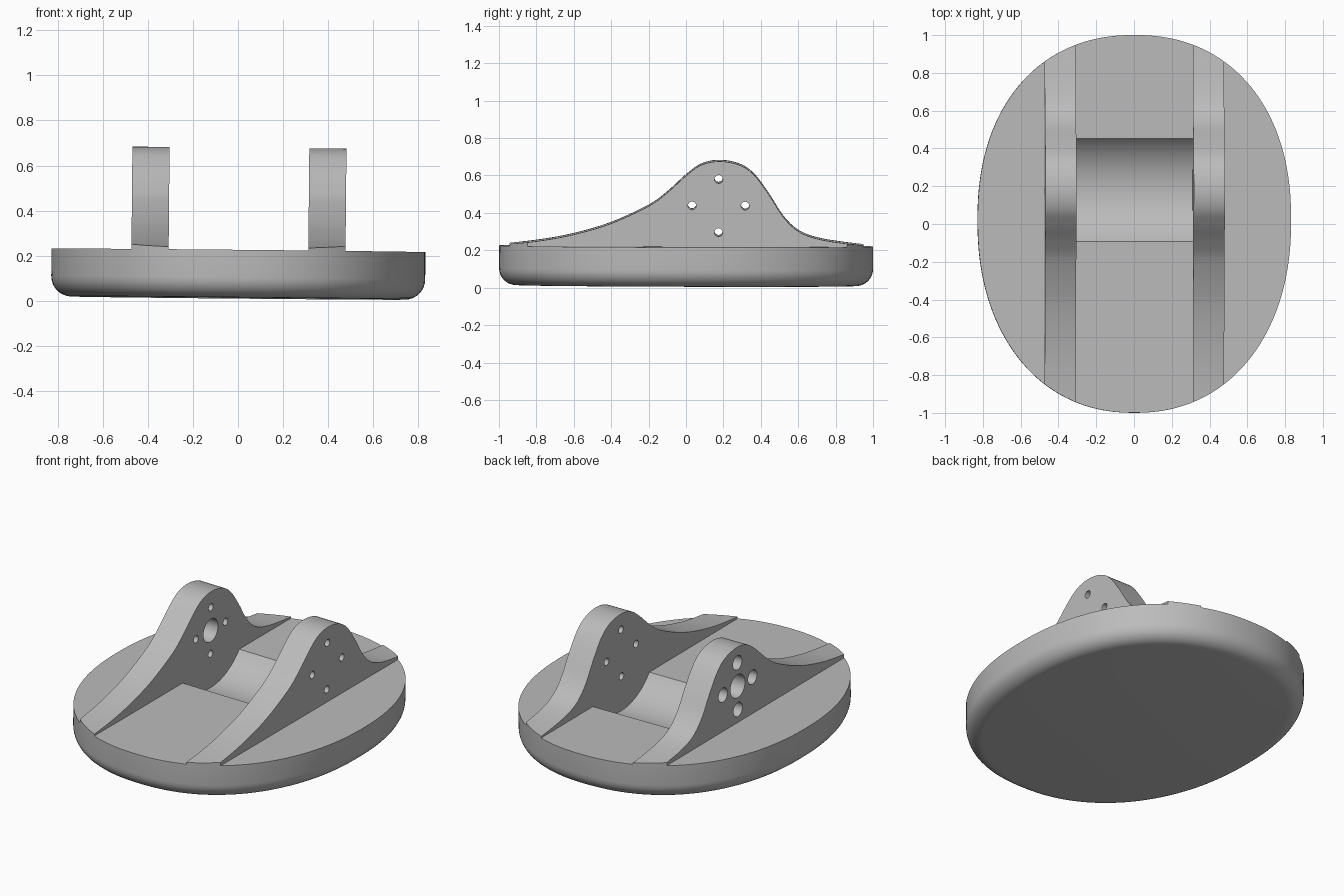
import bpy, bmesh, math
from mathutils import Matrix, Vector

cube = bpy.data.objects.get("Cube")
if cube:
    bpy.data.objects.remove(cube, do_unlink=True)

grey = bpy.data.materials.new("plain grey")
grey.use_nodes = True
COLOR = (0.5, 0.5, 0.5, 1)
grey.diffuse_color = COLOR
grey.node_tree.nodes["Principled BSDF"].inputs["Base Color"].default_value = COLOR

BOTTOM, TOP = 0.012, 0.223
INNER, OUTER = 0.31, 0.475
HUB_Y, HUB_Z = 0.173, 0.443
TILT = Matrix.Rotation(0.0095, 4, "Y") @ Matrix.Rotation(-0.003, 4, "X")


def make_object(name, bm):
    bmesh.ops.recalc_face_normals(bm, faces=bm.faces)
    mesh = bpy.data.meshes.new(name)
    bm.to_mesh(mesh)
    bm.free()
    mesh.materials.append(grey)
    obj = bpy.data.objects.new(name, mesh)
    bpy.context.collection.objects.link(obj)
    return obj


def loft(name, rings):
    """Closed solid through a list of equal-length rings of points."""
    bm = bmesh.new()
    loops = [[bm.verts.new(p) for p in ring] for ring in rings]
    for a, b in zip(loops, loops[1:]):
        for i in range(len(a)):
            j = (i + 1) % len(a)
            bm.faces.new((a[i], a[j], b[j], b[i]))
    bm.faces.new(loops[0])
    bm.faces.new(loops[-1])
    return make_object(name, bm)


def oval(inset, z, count=144):
    """Rounded oval outline, moved inwards along its normals."""
    pts = []
    power = 2 / 2.2
    for k in range(count):
        t = math.tau * (k + 0.5) / count
        c, s = math.cos(t), math.sin(t)
        x = 0.83 * math.copysign(abs(c) ** power, c)
        y = math.copysign(abs(s) ** power, s)
        n = Vector((math.copysign(abs(c) ** (2 - power), c) / 0.83,
                    math.copysign(abs(s) ** (2 - power), s))).normalized()
        # widest line sits slightly behind the centre
        pts.append((x - n.x * inset, y - n.y * inset + 0.02 * (1 - y * y), z))
    return pts


def rod(x0, x1, y, z, radius, sides=40):
    """Cylinder lying along x."""
    def ring(x):
        return [(x, y + radius * math.cos(math.tau * k / sides),
                 z + radius * math.sin(math.tau * k / sides)) for k in range(sides)]
    return loft("cutter", [ring(x0), ring(x1)])


def boolean(obj, cutter, operation="DIFFERENCE"):
    mod = obj.modifiers.new("cut", "BOOLEAN")
    mod.operation = operation
    mod.solver = "EXACT"
    mod.object = cutter
    cutter.hide_render = True
    bpy.context.view_layer.objects.active = obj
    bpy.ops.object.modifier_apply(modifier=mod.name)
    bpy.data.objects.remove(cutter, do_unlink=True)


def smooth_curve(points, steps=6):
    """Catmull-Rom curve through the points."""
    p = [Vector(q) for q in points]
    p = [2 * p[0] - p[1]] + p + [2 * p[-1] - p[-2]]
    out = []
    for a, b, c, d in zip(p, p[1:], p[2:], p[3:]):
        for k in range(steps):
            t = k / steps
            out.append(0.5 * (2 * b + (c - a) * t + (2 * a - 5 * b + 4 * c - d) * t ** 2
                              + (3 * b - a - 3 * c + d) * t ** 3))
    return out + [p[-2]]


def finish(obj):
    obj.data.transform(TILT)
    bpy.ops.object.select_all(action="DESELECT")
    obj.select_set(True)
    bpy.context.view_layer.objects.active = obj
    bpy.ops.object.shade_smooth_by_angle(angle=math.radians(30))


# Oval base with a rounded lower edge and a round trough between the brackets
FILLET = 0.09
rings = []
for k in range(9):
    a = math.pi / 2 * k / 8
    rings.append(oval(FILLET * (1 - math.sin(a)), BOTTOM + FILLET * (1 - math.cos(a))))
rings.append(oval(0, TOP))
base = loft("oval_base", rings)
boolean(base, rod(-INNER, INNER, HUB_Y + 0.006, HUB_Z, 0.35, 128))
finish(base)

# Bracket silhouette, front to back
crest = smooth_curve([(-1.05, 0.224), (-0.8, 0.25), (-0.6, 0.287), (-0.4, 0.347),
                      (-0.2, 0.44), (-0.1, 0.513), (0, 0.604), (0.08, 0.66),
                      (0.175, 0.68), (0.28, 0.662), (0.36, 0.61), (0.44, 0.505),
                      (0.52, 0.382), (0.6, 0.307), (0.7, 0.268), (0.85, 0.243),
                      (1.05, 0.224)])
profile = [(-1.05, TOP)] + [tuple(p) for p in crest] + [(1.05, TOP)]

for name, side in (("right_bracket", -1), ("left_bracket", 1)):
    bracket = loft(name, [[(side * x, y, z) for y, z in profile] for x in (INNER, OUTER)])
    boolean(bracket, loft("cutter", [oval(0, 0), oval(0, 1)]), "INTERSECT")
    # Four screw holes around the hub, with wide recesses on the right bracket
    for k in range(4):
        y = HUB_Y + 0.142 * math.cos(k * math.pi / 2)
        z = HUB_Z + 0.142 * math.sin(k * math.pi / 2)
        boolean(bracket, rod(side * 0.2, side * 0.6, y, z, 0.022, 24))
        if side < 0:
            boolean(bracket, rod(-0.6, -0.39, y, z, 0.043, 32))
    # Shaft hole
    if side < 0:
        boolean(bracket, rod(-0.6, -0.2, HUB_Y, HUB_Z, 0.07))
    finish(bracket)
